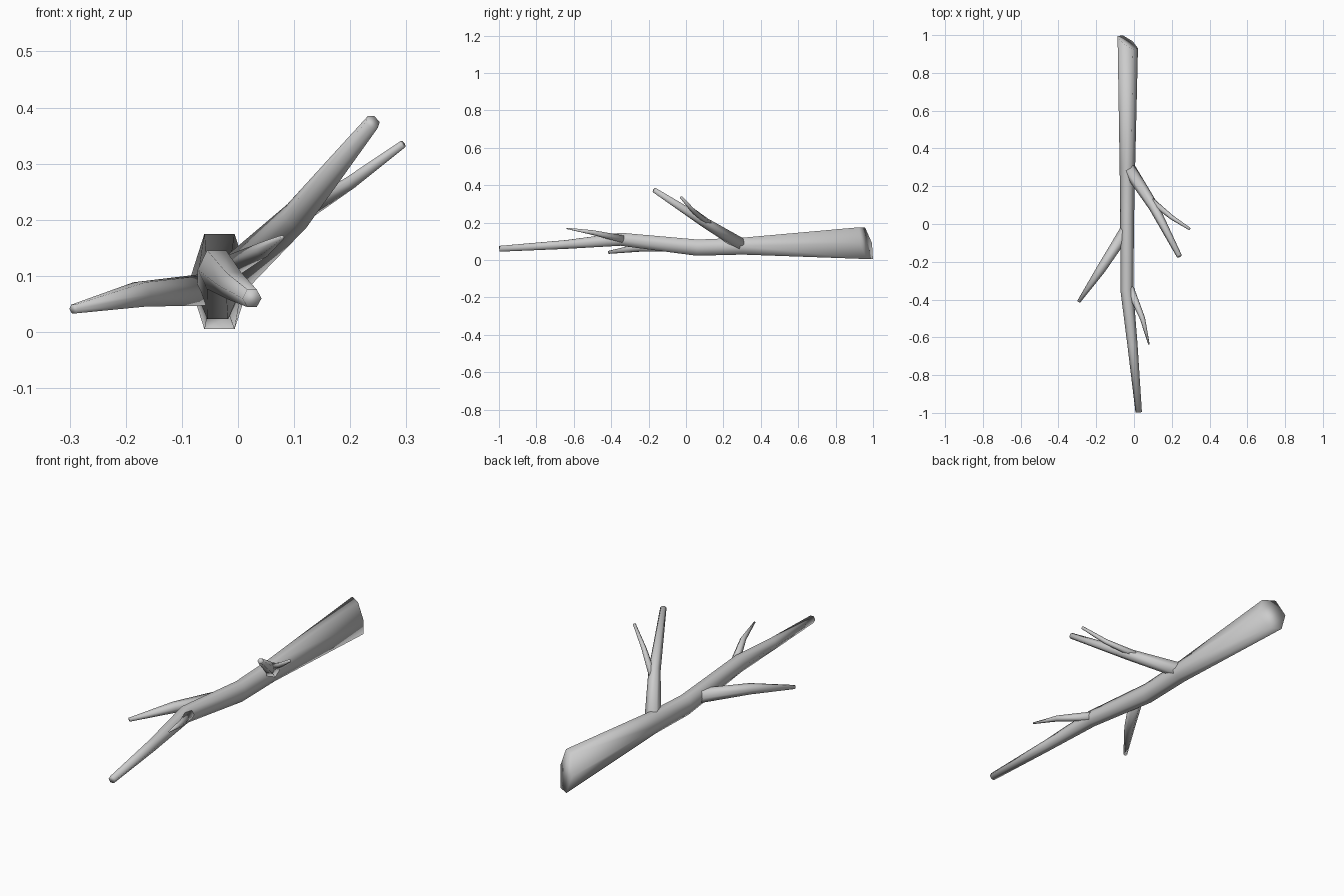
import bpy, bmesh, math
from mathutils import Vector

if "Cube" in bpy.data.objects:
    bpy.data.objects.remove(bpy.data.objects["Cube"])

SIDES = 6


def tube(name, rings):
    """Capped tube; each ring is (x, y, z, radius across, radius up)."""
    bm = bmesh.new()
    pts = [Vector(r[:3]) for r in rings]
    loops = []
    for i, r in enumerate(rings):
        d = (pts[min(i + 1, len(pts) - 1)] - pts[max(i - 1, 0)]).normalized()
        side = Vector((0, 0, 1)).cross(d).normalized()
        if side.x < 0:
            side.negate()
        up = d.cross(side).normalized()
        if up.z < 0:
            up.negate()
        loops.append([])
        for k in range(SIDES):
            a = math.tau * k / SIDES
            loops[-1].append(bm.verts.new(
                pts[i] + side * r[3] * math.cos(a) + up * r[4] * math.sin(a)))
    for a, b in zip(loops, loops[1:]):
        for k in range(SIDES):
            n = (k + 1) % SIDES
            bm.faces.new((a[k], a[n], b[n], b[k]))
    bm.faces.new(loops[0])
    bm.faces.new(loops[-1])
    bmesh.ops.recalc_face_normals(bm, faces=bm.faces[:])
    me = bpy.data.meshes.new(name)
    bm.to_mesh(me)
    bm.free()
    me.polygons.foreach_set("use_smooth", [True] * len(me.polygons))
    ob = bpy.data.objects.new(name, me)
    bpy.context.collection.objects.link(ob)
    return ob


# main limb, thick at the back, tapering to the front
limb = tube("main_limb", [
    (-0.033, 0.96, 0.090, 0.054, 0.098),
    (-0.035, 0.30, 0.074, 0.041, 0.052),
    (-0.036, 0.06, 0.066, 0.037, 0.050),
    (-0.038, -0.35, 0.111, 0.034, 0.040),
    (-0.008, -0.64, 0.083, 0.027, 0.027),
    (0.025, -0.997, 0.060, 0.017, 0.018),
])
# slanted saw cut on the thick end
for v in limb.data.vertices[:SIDES]:
    v.co.y = 0.962 - 0.6 * (v.co.x + 0.033) - 0.25 * (v.co.z - 0.09)

# side branches and twigs: path points with a round radius
branches = {
    "upper_right_branch": [(-0.025, 0.29, 0.085, 0.036), (0.105, 0.09, 0.207, 0.027),
                           (0.24, -0.17, 0.374, 0.014)],
    "upper_right_twig": [(0.09, 0.125, 0.195, 0.017), (0.20, 0.035, 0.266, 0.012),
                         (0.294, -0.026, 0.335, 0.007)],
    "left_branch": [(-0.04, -0.03, 0.076, 0.033), (-0.175, -0.24, 0.067, 0.025),
                    (-0.293, -0.412, 0.041, 0.009)],
    "front_right_twig": [(-0.022, -0.34, 0.112, 0.022), (0.045, -0.50, 0.147, 0.014),
                         (0.079, -0.637, 0.169, 0.004)],
}
for name, path in branches.items():
    tube(name, [(x, y, z, r, r) for x, y, z, r in path])
